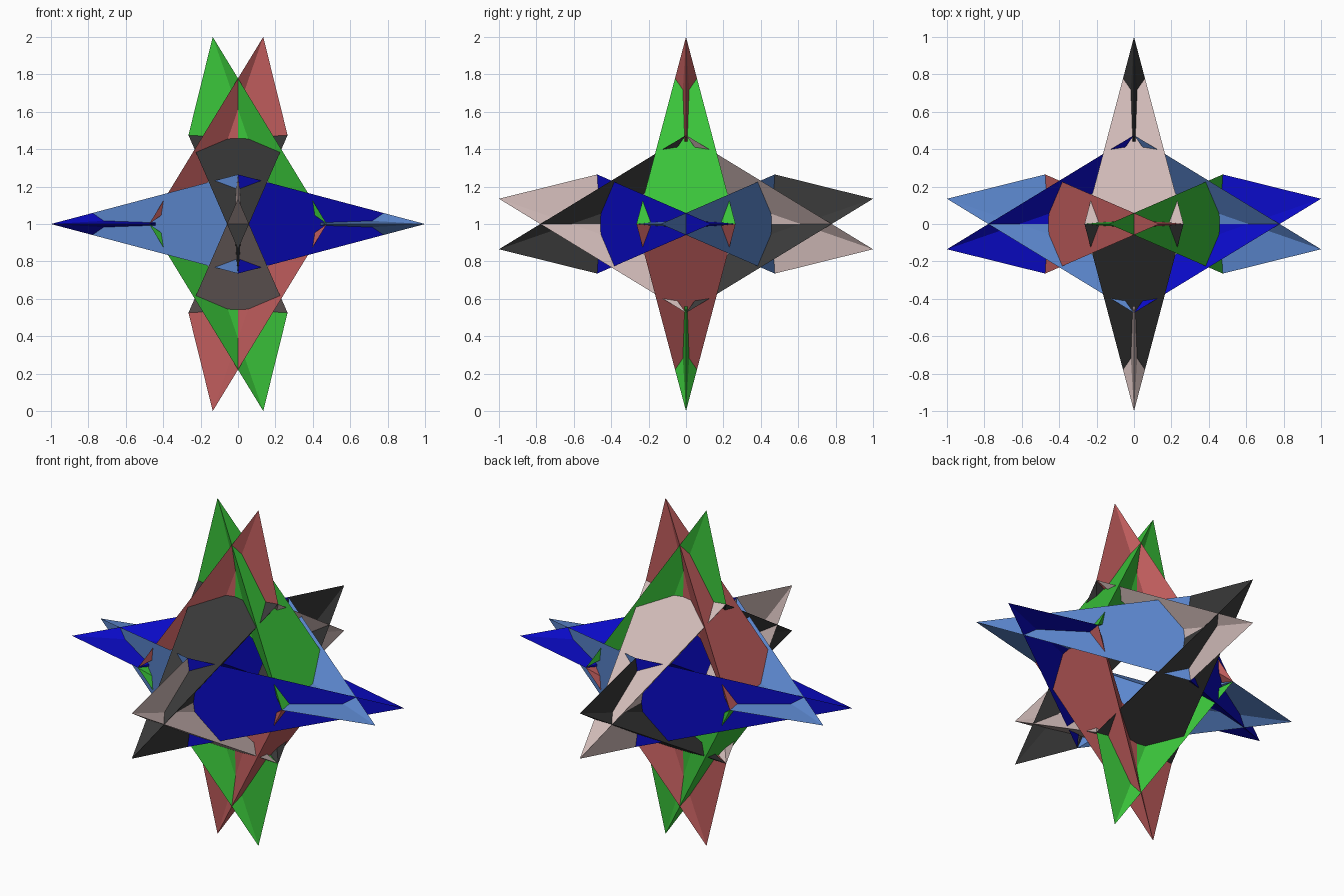
import bpy, bmesh
from mathutils import Vector

if "Cube" in bpy.data.objects:
    bpy.data.objects.remove(bpy.data.objects["Cube"])

TIP, MID, SIDE = 0.135, 0.475, 0.265   # tip offset, base distance, half base width

# One spike: broad slanted triangle, two flanks and a thin fin that meet at the tip
POINTS = [(-TIP, 0, 1),                               # 0 tip
          (MID, -SIDE, 0), (MID, SIDE, 0),            # 1, 2 base corners
          (0.126, -0.045, 0.25), (0.126, 0.045, 0.25),  # 3, 4 inner fold
          (-SIDE, 0, MID)]                            # 5 fin corner
FACES = [(0, 1, 2),                 # broad face
         (0, 3, 1), (0, 2, 4),      # flanks
         (0, 5, 3), (0, 4, 5),      # fin sides
         (3, 5, 4), (1, 3, 4, 2)]   # hidden underside


def material(name, rgb):
    m = bpy.data.materials.new(name)
    m.diffuse_color = (*rgb, 1)
    m.use_nodes = True
    m.node_tree.nodes["Principled BSDF"].inputs["Base Color"].default_value = m.diffuse_color
    return m


def spike(name, mat, mirror, turns, flip):
    bm = bmesh.new()
    verts = []
    for p in POINTS:
        x, y, z = p
        x *= mirror
        for _ in range(turns):          # cycle the axes
            x, y, z = y, z, x
        verts.append(bm.verts.new(Vector((x, y, z)) * flip + Vector((0, 0, 1))))
    for f in FACES:
        bm.faces.new([verts[i] for i in f])
    bmesh.ops.recalc_face_normals(bm, faces=bm.faces)
    mesh = bpy.data.meshes.new(name)
    bm.to_mesh(mesh)
    bm.free()
    mesh.materials.append(mat)
    bpy.context.collection.objects.link(bpy.data.objects.new(name, mesh))


# Colours by mirror side and axis turn; every spike has an opposite twin
COLOURS = {(1, 0): ("green", (0.042, 0.55, 0.042)),
           (-1, 0): ("red", (0.53, 0.11, 0.11)),
           (1, 1): ("pale_pink", (0.63, 0.49, 0.475)),
           (-1, 1): ("charcoal", (0.04, 0.04, 0.04)),
           (1, 2): ("light_blue", (0.105, 0.24, 0.61)),
           (-1, 2): ("deep_blue", (0.003, 0.003, 0.55))}

for (mirror, turns), (colour, rgb) in COLOURS.items():
    mat = material(colour, rgb)
    for flip, label in ((1, "spike"), (-1, "opposite_spike")):
        spike(f"{colour}_{label}", mat, mirror, turns, flip)
